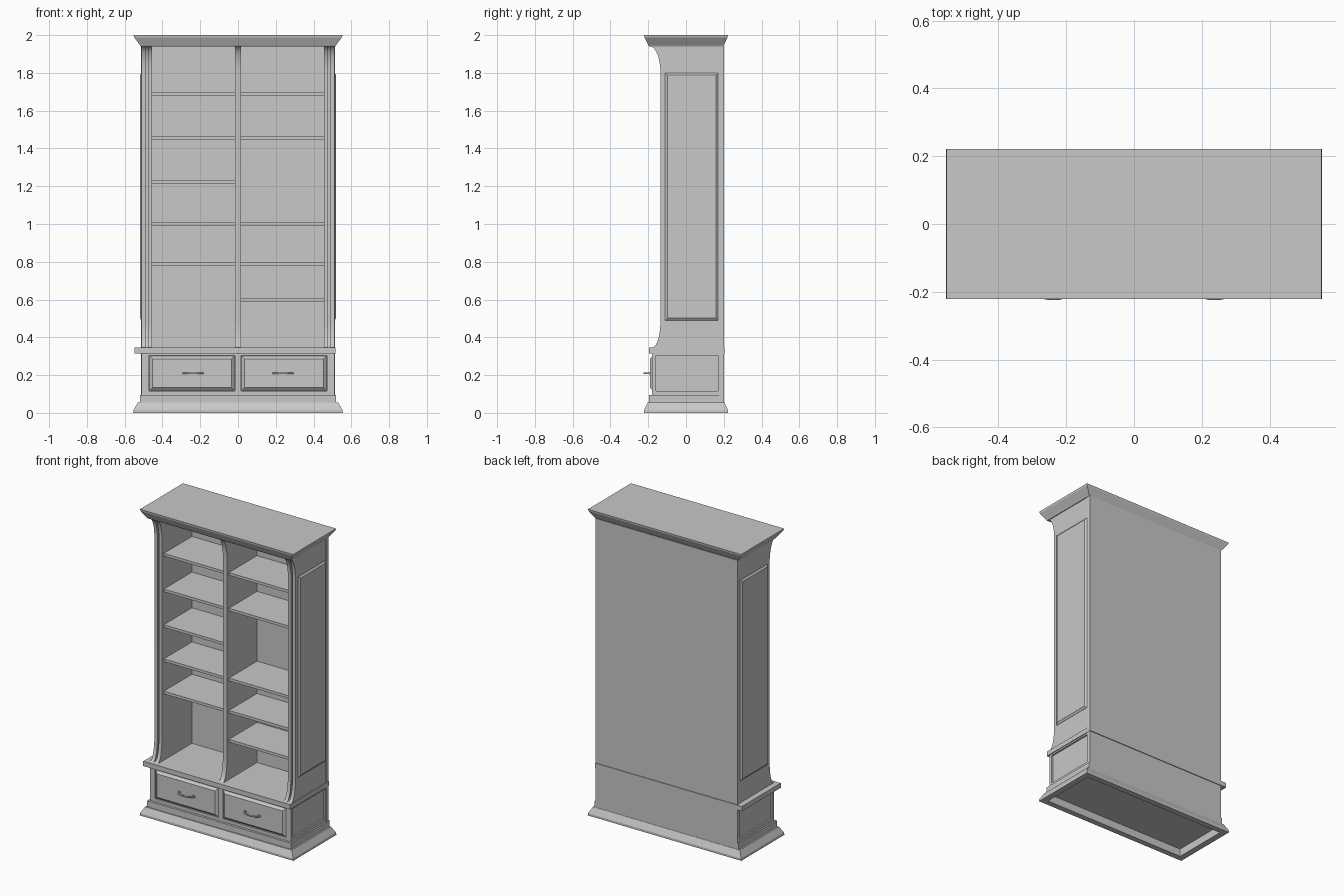
import bpy, bmesh, math
from mathutils import Vector

old = bpy.data.objects.get("Cube")
if old:
    bpy.data.objects.remove(old, do_unlink=True)

GREY = (0.58, 0.58, 0.58, 1)
paint = bpy.data.materials.new("grey_paint")
paint.use_nodes = True
paint.diffuse_color = GREY
paint.node_tree.nodes["Principled BSDF"].inputs["Base Color"].default_value = GREY


def finish(name, bm):
    bmesh.ops.recalc_face_normals(bm, faces=bm.faces)
    mesh = bpy.data.meshes.new(name)
    bm.to_mesh(mesh)
    bm.free()
    mesh.materials.append(paint)
    obj = bpy.data.objects.new(name, mesh)
    bpy.context.collection.objects.link(obj)
    return obj


def smooth(obj):
    bpy.ops.object.select_all(action='DESELECT')
    obj.select_set(True)
    bpy.context.view_layer.objects.active = obj
    bpy.ops.object.shade_smooth_by_angle(angle=math.radians(30))


def box(name, x, y, z, raise_dir=None, border=0.015, height=0.01):
    """Box from (min, max) ranges; optionally one side becomes a raised bevelled field."""
    bm = bmesh.new()
    bmesh.ops.create_cube(bm, size=1)
    for v in bm.verts:
        v.co = Vector([r[0] if c < 0 else r[1] for c, r in zip(v.co, (x, y, z))])
    if raise_dir:
        bmesh.ops.recalc_face_normals(bm, faces=bm.faces)
        bm.normal_update()
        face = max(bm.faces, key=lambda f: f.normal.dot(Vector(raise_dir)))
        bmesh.ops.inset_region(bm, faces=[face], thickness=border, depth=height)
    return finish(name, bm)


def stack(name, levels):
    """Moulding made of rectangles (z, half width, half depth) joined in order."""
    bm = bmesh.new()
    rings = [[bm.verts.new((sx * w, sy * d, z))
              for sx, sy in ((-1, -1), (1, -1), (1, 1), (-1, 1))] for z, w, d in levels]
    for a, b in zip(rings, rings[1:]):
        for i in range(4):
            j = (i + 1) % 4
            bm.faces.new((a[i], a[j], b[j], b[i]))
    bm.faces.new(rings[0])
    bm.faces.new(rings[-1])
    return finish(name, bm)


def span(s, a, b):
    return tuple(sorted((s * a, s * b)))


def upright(name, x, setback=0.0):
    """Vertical board whose front edge sweeps forward at the foot and the head."""
    front, back, steps = -0.135, 0.18, 10
    pts = [(back, 0.34)]
    for i in range(steps + 1):
        a = math.pi / 2 * (1 - i / steps)
        pts.append((front - 0.045 * (1 - math.cos(a)), 0.49 - 0.145 * math.sin(a)))
    for i in range(steps + 1):
        a = math.pi / 2 * i / steps
        pts.append((front - 0.058 * (1 - math.cos(a)), 1.80 + 0.142 * math.sin(a)))
    pts.append((back, 1.942))
    bm = bmesh.new()
    ring = [bm.verts.new((x[0], y + (setback if y < 0 else 0), z)) for y, z in pts]
    face = bm.faces.new(ring)
    out = bmesh.ops.extrude_face_region(bm, geom=[face])
    new = [v for v in out["geom"] if isinstance(v, bmesh.types.BMVert)]
    bmesh.ops.translate(bm, verts=new, vec=(x[1] - x[0], 0, 0))
    smooth(finish(name, bm))


# Base with a hollow underside, plinth and crown
stack("base_moulding", [(0.05, 0.515, 0.185), (0, 0.515, 0.185), (0, 0.555, 0.222),
                        (0.015, 0.553, 0.222), (0.055, 0.53, 0.202), (0.056, 0.5, 0.18)])
box("plinth", (-0.52, 0.52), (-0.195, 0.2), (0.052, 0.095))
stack("crown_moulding", [(1.94, 0.515, 0.195), (1.948, 0.52, 0.2),
                         (1.988, 0.55, 0.22), (2.0, 0.553, 0.222)])

# Drawer case: core with framing boards
box("drawer_case_core", (-0.5, 0.5), (-0.168, 0.2), (0.09, 0.316))
FRONT = (-0.18, -0.16)
box("front_bottom_rail", (-0.5, 0.5), FRONT, (0.095, 0.115))
box("front_top_rail", (-0.5, 0.5), FRONT, (0.305, 0.316))
box("front_centre_stile", (-0.016, 0.016), FRONT, (0.115, 0.305))
for s, side in ((1, "left"), (-1, "right")):
    outer = span(s, 0.49, 0.51)
    box(side + "_front_stile", span(s, 0.472, 0.51), FRONT, (0.095, 0.316))
    box(side + "_rear_stile", outer, (0.17, 0.2), (0.095, 0.316))
    box(side + "_bottom_rail", outer, (-0.16, 0.17), (0.095, 0.115))
    box(side + "_top_rail", outer, (-0.16, 0.17), (0.305, 0.316))

    # Raised drawer front
    box(side + "_drawer_front", span(s, 0.019, 0.469), (-0.176, -0.16), (0.118, 0.302),
        raise_dir=(0, -1, 0), border=0.022, height=0.014)

    # Bowed drawer pull
    curve = bpy.data.curves.new(side + "_drawer_pull", 'CURVE')
    curve.dimensions = '3D'
    curve.bevel_depth = 0.005
    curve.bevel_resolution = 2
    curve.use_fill_caps = True
    spline = curve.splines.new('POLY')
    count = 13
    spline.points.add(count - 1)
    for i, p in enumerate(spline.points):
        a = math.pi * i / (count - 1)
        p.co = (s * 0.238 - 0.052 * math.cos(a), -0.188 - 0.032 * math.sin(a) ** 0.7, 0.21, 1)
    curve.materials.append(paint)
    pull = bpy.data.objects.new(side + "_drawer_pull", curve)
    bpy.context.collection.objects.link(pull)
    for e in (-1, 1):
        cx = s * 0.238 + e * 0.052
        box(side + "_pull_foot", (cx - 0.007, cx + 0.007), (-0.196, -0.186), (0.203, 0.217))

    # Side boards with a groove along the front edge
    upright(side + "_outer_side", span(s, 0.488, 0.51))
    upright(side + "_groove", span(s, 0.474, 0.49), setback=0.014)
    upright(side + "_inner_side", span(s, 0.455, 0.477))
    box(side + "_side_panel", span(s, 0.5, 0.511), (-0.11, 0.17), (0.49, 1.80),
        raise_dir=(s, 0, 0), border=0.017, height=0.009)

# Waist ledge, back and centre divider
box("waist_ledge", (-0.547, 0.515), (-0.197, 0.205), (0.315, 0.346))
box("back_panel", (-0.513, 0.513), (0.175, 0.2), (0.095, 1.942))
upright("centre_divider", (-0.015, 0.015))

# Shelves, by the height of their tops
SHELVES = {-1: (1.697, 1.464, 1.231, 1.008, 0.797),
           1: (1.697, 1.464, 1.008, 0.797, 0.608)}
for s, tops in SHELVES.items():
    for top in tops:
        box("shelf", span(s, 0.01, 0.46), (-0.115, 0.18), (top - 0.018, top))
